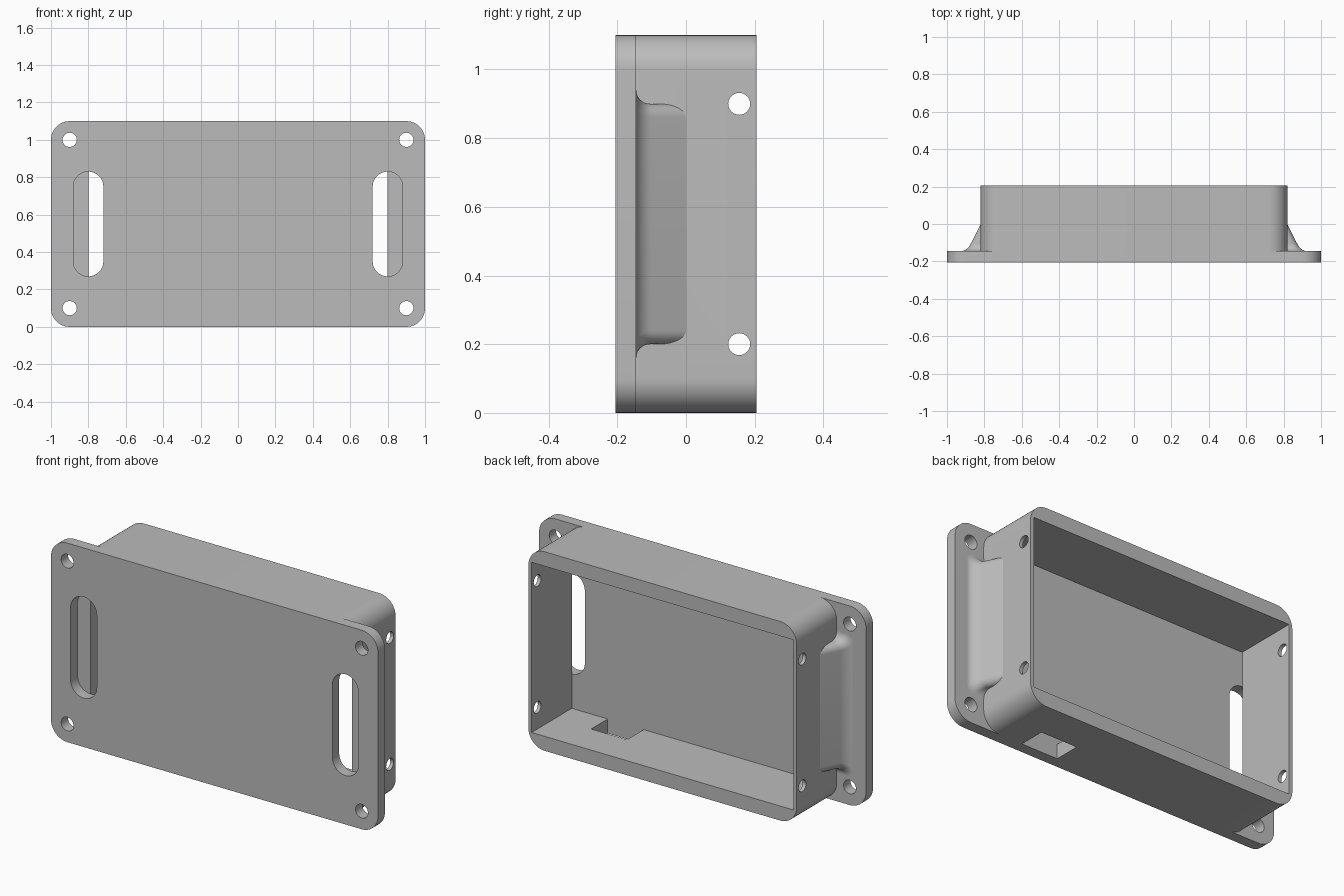
import bpy, bmesh, math
from mathutils import Matrix

if "Cube" in bpy.data.objects:
    bpy.data.objects.remove(bpy.data.objects["Cube"], do_unlink=True)

grey = bpy.data.materials.new("plain_grey")
grey.use_nodes = True
grey.diffuse_color = (0.5, 0.5, 0.5, 1)
grey.node_tree.nodes["Principled BSDF"].inputs["Base Color"].default_value = (0.5, 0.5, 0.5, 1)

MID = 0.55                       # middle height
FRONT, SEAM, BACK = -0.205, -0.145, 0.205
WALL = 0.82                      # outer half width of the box


def rounded_rect(cx, cz, hw, hh, r, steps=12):
    pts = []
    for k, (sx, sz) in enumerate([(1, 1), (-1, 1), (-1, -1), (1, -1)]):
        for i in range(steps + 1):
            a = math.pi / 2 * (k + i / steps)
            pts.append((cx + sx * (hw - r) + r * math.cos(a),
                        cz + sz * (hh - r) + r * math.sin(a)))
    return pts


def loft(name, rings):
    """Skin a list of equal vertex rings and cap both ends."""
    bm = bmesh.new()
    loops = [[bm.verts.new(p) for p in ring] for ring in rings]
    n = len(loops[0])
    for a, b in zip(loops, loops[1:]):
        for i in range(n):
            j = (i + 1) % n
            bm.faces.new((a[i], a[j], b[j], b[i]))
    bm.faces.new(loops[0])
    bm.faces.new(loops[-1])
    bmesh.ops.remove_doubles(bm, verts=bm.verts, dist=1e-5)
    bmesh.ops.recalc_face_normals(bm, faces=bm.faces)
    me = bpy.data.meshes.new(name)
    bm.to_mesh(me)
    bm.free()
    me.materials.append(grey)
    ob = bpy.data.objects.new(name, me)
    bpy.context.collection.objects.link(ob)
    return ob


def prism(name, outline, y0, y1):
    return loft(name, [[(x, y, z) for x, z in outline] for y in (y0, y1)])


def block(name, x0, x1, y0, y1, z0, z1):
    return prism(name, [(x0, z0), (x1, z0), (x1, z1), (x0, z1)], y0, y1)


def cut(ob, cutters):
    for c in cutters:
        c.hide_render = True
        m = ob.modifiers.new("cut", "BOOLEAN")
        m.operation, m.solver, m.object = "DIFFERENCE", "EXACT", c
    deps = bpy.context.evaluated_depsgraph_get()
    deps.update()
    ob_mesh = bpy.data.meshes.new_from_object(ob.evaluated_get(deps))
    ob.modifiers.clear()
    ob.data = ob_mesh
    for c in cutters:
        bpy.data.objects.remove(c, do_unlink=True)


# Mounting plate with corner screw holes and two long slots
plate = prism("mounting_plate", rounded_rect(0, MID, 1, MID, 0.1), FRONT, SEAM)
cutters = []
for s in (-1, 1):
    cutters.append(prism("slot_cutter", rounded_rect(s * 0.8, MID, 0.08, 0.28, 0.08), -0.3, 0))
    for z in (0.1, 1.0):
        cutters.append(prism("screw_cutter", rounded_rect(s * 0.9, z, 0.038, 0.038, 0.038, 8), -0.3, 0))
cut(plate, cutters)

# Open-backed box with side holes and a cable opening in the floor
box = prism("enclosure_box", rounded_rect(0, MID, WALL, MID, 0.1), SEAM, BACK)
cutters = [block("pocket_cutter", -0.8, 0.8, -0.3, 0.3, 0.08, 1.02),
           block("cable_cutter", 0.36, 0.58, -0.3, 0, -0.1, 0.2)]
for z in (0.2, 0.9):
    hole = prism("side_hole_cutter", rounded_rect(0, 0, 0.032, 0.032, 0.032, 8), -1.2, 1.2)
    hole.data.transform(Matrix.Translation((0, 0.155, z)) @ Matrix.Rotation(math.pi / 2, 4, "Z"))
    cutters.append(hole)
cut(box, cutters)


# Sloped side fairings over the slots, flared where they meet the plate
def fairing(name, side):
    flare, r, steps = 0.04, 0.04, 8
    levels = []
    for i in range(steps + 1):
        a = math.pi / 2 * i / steps
        levels.append((SEAM + flare * (1 - math.cos(a)), flare * (1 - math.sin(a))))
    levels += [(SEAM + flare + (0.155 - flare) * i / 12, 0) for i in range(1, 13)]
    rings = []
    for y, e in levels:
        reach, half = WALL - 0.5 * y + 0.7 * e, 0.35 + e
        ring = [(WALL - 0.01, MID - half)]
        for sz in (-1, 1):
            for i in range(11):
                a = math.pi / 2 * (i / 10 if sz > 0 else i / 10 - 1)
                x = reach - r + r * math.cos(a)
                ring.append((max(x, WALL - 0.01), MID + sz * (half - r) + r * math.sin(a)))
        ring.append((WALL - 0.01, MID + half))
        rings.append([(side * x, y, z) for x, z in ring])
    return loft(name, rings)


parts = [plate, box, fairing("left_fairing", 1), fairing("right_fairing", -1)]

bpy.ops.object.select_all(action="DESELECT")
for ob in parts:
    ob.select_set(True)
    bpy.context.view_layer.objects.active = ob
bpy.ops.object.shade_smooth_by_angle(angle=math.radians(35))
